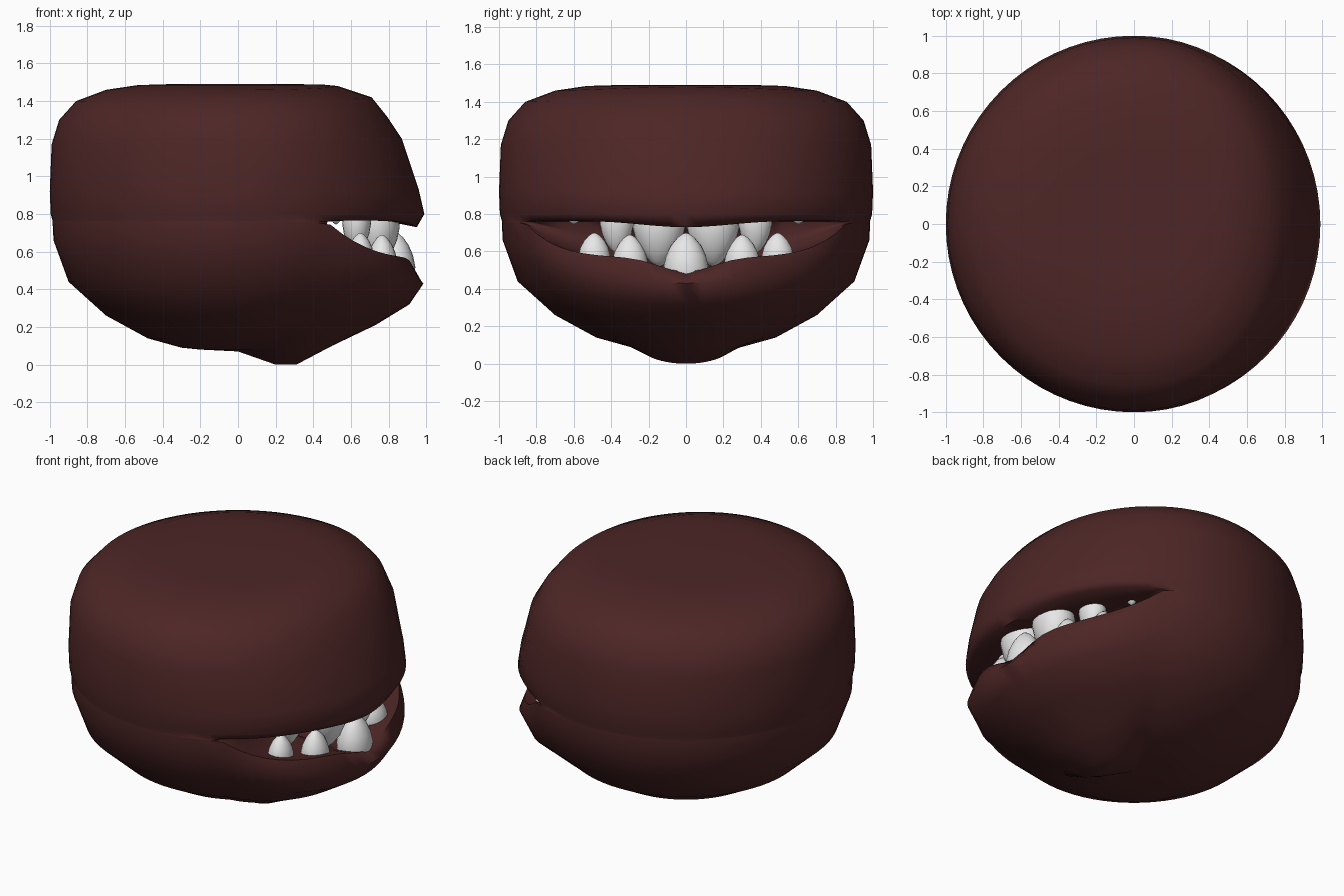
import bpy, bmesh, math

if "Cube" in bpy.data.objects:
    bpy.data.objects.remove(bpy.data.objects["Cube"])


def material(name, rgb):
    m = bpy.data.materials.new(name)
    m.diffuse_color = (*rgb, 1)
    m.use_nodes = True
    m.node_tree.nodes["Principled BSDF"].inputs["Base Color"].default_value = m.diffuse_color
    return m


skin = material("dark maroon skin", (0.075, 0.019, 0.019))
white = material("tooth white", (0.80, 0.80, 0.80))


def lerp(a, b, t):
    return tuple(p + (q - p) * t for p, q in zip(a, b))


def make_object(name, bm, mat, angle):
    bmesh.ops.recalc_face_normals(bm, faces=bm.faces)
    me = bpy.data.meshes.new(name)
    bm.to_mesh(me)
    bm.free()
    me.materials.append(mat)
    ob = bpy.data.objects.new(name, me)
    bpy.context.collection.objects.link(ob)
    bpy.ops.object.select_all(action='DESELECT')
    ob.select_set(True)
    bpy.context.view_layer.objects.active = ob
    bpy.ops.object.shade_smooth_by_angle(angle=math.radians(angle))
    return ob


# Radius/height profiles: plain body, and the face direction (+x)
UP_BASE = [(.36, 1.49), (.53, 1.485), (.70, 1.46), (.86, 1.40), (.95, 1.30),
           (.99, 1.17), (1.0, .92), (.995, .80), (.985, .765)]
UP_FACE = [(.30, 1.49), (.45, 1.488), (.53, 1.48), (.71, 1.42), (.79, 1.32),
           (.87, 1.20), (.96, .93), (.99, .80), (.95, .765)]
LOW_BASE = [(.985, .755), (.98, .66), (.90, .44), (.70, .26), (.48, .14),
            (.30, .09), (.20, .08)]
LOW_FACE = [(.93, .49), (.985, .43), (.91, .32), (.73, .21), (.50, .10),
            (.31, .0), (.20, .0)]
CAVITY = [(.75, .77), (.45, .76), (.38, .62), (.45, .48), (.78, .46)]
CORNER = 61.0


def column(deg):
    a = abs(deg)
    # forehead slopes back towards the face
    t = max(0, 1 - a / 85)
    wu = t * t * (3 - 2 * t)
    up = [lerp(b, f, wu) for b, f in zip(UP_BASE, UP_FACE)]
    up[-1] = (up[-1][0], up[-1][1] - .035 * math.exp(-(a / 20) ** 2))
    # jaw pushes forward and down inside the mouth corners
    k = min(1, a / CORNER)
    wj = 1 - k * k
    low = [lerp(b, f, wj) for b, f in zip(LOW_BASE, LOW_FACE)]
    wl = .7 * (1 - k ** 4) + (.3 * math.exp(-(a / 12) ** 2) if k < 1 else 0)
    low[0] = lerp(LOW_BASE[0], LOW_FACE[0], wl)
    # mouth cavity closes to a seam outside the corners
    wm = 1 - k ** 4
    cav = [lerp((.985, .76), c, wm) for c in CAVITY]
    for i in (3, 4):
        cav[i] = (cav[i][0], min(low[0][1] - .03 * wm, .76))
    return up + cav + low


# Body shell with open mouth
N = 72
bm = bmesh.new()
cols = []
for i in range(N):
    deg = -180 + 360 * i / N
    c, s = math.cos(math.radians(deg)), math.sin(math.radians(deg))
    cols.append([bm.verts.new((r * c, r * s, z)) for r, z in column(deg)])
top = bm.verts.new((0, 0, 1.49))
bottom = bm.verts.new((0, 0, .07))
for i in range(N):
    A, B = cols[i], cols[(i + 1) % N]
    bm.faces.new((top, A[0], B[0]))
    bm.faces.new((bottom, B[-1], A[-1]))
    for j in range(len(A) - 1):
        bm.faces.new((A[j], A[j + 1], B[j + 1], B[j]))
bmesh.ops.remove_doubles(bm, verts=bm.verts, dist=.0005)
make_object("body", bm, skin, 70)


# Teeth: rounded pointed cones, tip up or down
TOOTH = [(.75, -.25), (.95, 0), (1, .25), (.88, .5), (.65, .73), (.36, .9), (.14, .98)]


def tooth(name, x, y, base, tip, w):
    bm = bmesh.new()
    n = 20
    rings = [[bm.verts.new((x + .85 * w * r * math.cos(2 * math.pi * i / n),
                            y + w * r * math.sin(2 * math.pi * i / n),
                            base + (tip - base) * h)) for i in range(n)]
             for r, h in TOOTH]
    for p, q in zip(rings, rings[1:]):
        for i in range(n):
            bm.faces.new((p[i], p[(i + 1) % n], q[(i + 1) % n], q[i]))
    bm.faces.new(rings[0])
    end = bm.verts.new((x, y, tip))
    for i in range(n):
        bm.faces.new((rings[-1][i], rings[-1][(i + 1) % n], end))
    make_object(name, bm, white, 60)


tooth("lower_tooth_middle", .84, 0, .46, .70, .12)
for side, s in (("left", 1), ("right", -1)):
    tooth("lower_tooth_inner_" + side, .765, .30 * s, .50, .69, .095)
    tooth("lower_tooth_outer_" + side, .65, .49 * s, .54, .70, .085)
    tooth("upper_tooth_inner_" + side, .74, .145 * s, .80, .52, .14)
    tooth("upper_tooth_middle_" + side, .63, .37 * s, .80, .59, .09)
    tooth("upper_tooth_outer_" + side, .52, .60 * s, .84, .745, .05)
